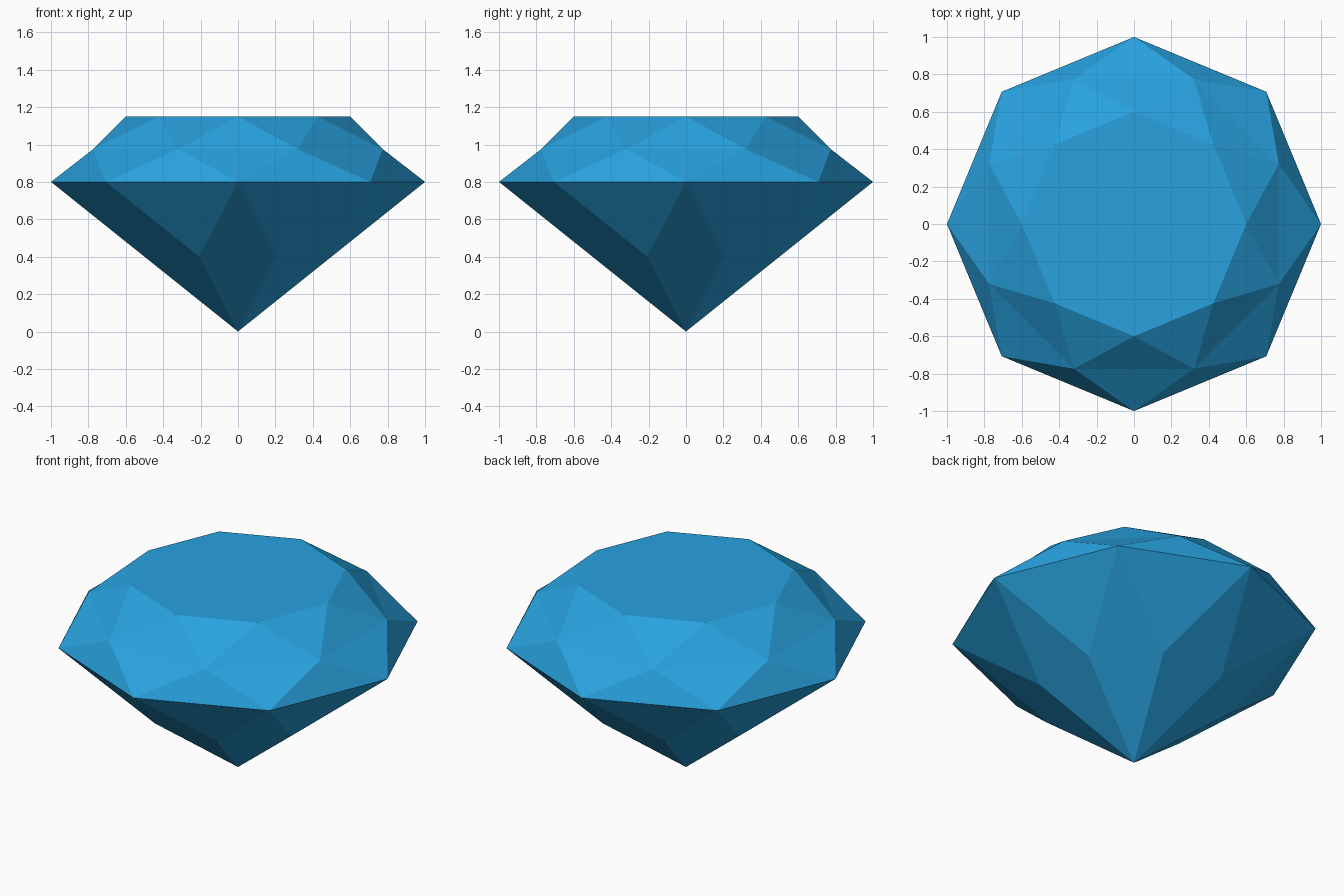
import bpy
import bmesh
from math import cos, sin, pi

if "Cube" in bpy.data.objects:
    bpy.data.objects.remove(bpy.data.objects["Cube"])

SIDES = 8
STEP = 2 * pi / SIDES

mat = bpy.data.materials.new("gem_blue")
mat.diffuse_color = (0.021, 0.36, 0.735, 1.0)
mat.use_nodes = True
mat.node_tree.nodes["Principled BSDF"].inputs["Base Color"].default_value = mat.diffuse_color

bm = bmesh.new()


def ring(radius, z, offset=0.0):
    """Ring of vertices, optionally turned by a fraction of a step."""
    return [bm.verts.new((radius * cos((i + offset) * STEP),
                          radius * sin((i + offset) * STEP), z))
            for i in range(SIDES)]


culet = bm.verts.new((0, 0, 0))
pavilion = ring(0.541, 0.40, 0.5)
girdle = ring(1.0, 0.80)
crown = ring(0.838, 0.975, 0.5)
table = ring(0.60, 1.15)

for i in range(SIDES):
    n, p = (i + 1) % SIDES, i - 1
    # pavilion: long kite and girdle triangle
    bm.faces.new((culet, pavilion[i], girdle[i], pavilion[p]))
    bm.faces.new((pavilion[i], girdle[n], girdle[i]))
    # crown: girdle triangle, folded kite and star triangle
    bm.faces.new((girdle[i], girdle[n], crown[i]))
    bm.faces.new((girdle[i], crown[i], crown[p]))
    bm.faces.new((crown[p], crown[i], table[i]))
    bm.faces.new((crown[i], table[n], table[i]))

# flat table on top
bm.faces.new(table)
bmesh.ops.recalc_face_normals(bm, faces=bm.faces)

mesh = bpy.data.meshes.new("gem")
bm.to_mesh(mesh)
bm.free()
mesh.materials.append(mat)
bpy.context.collection.objects.link(bpy.data.objects.new("cut_gem", mesh))
